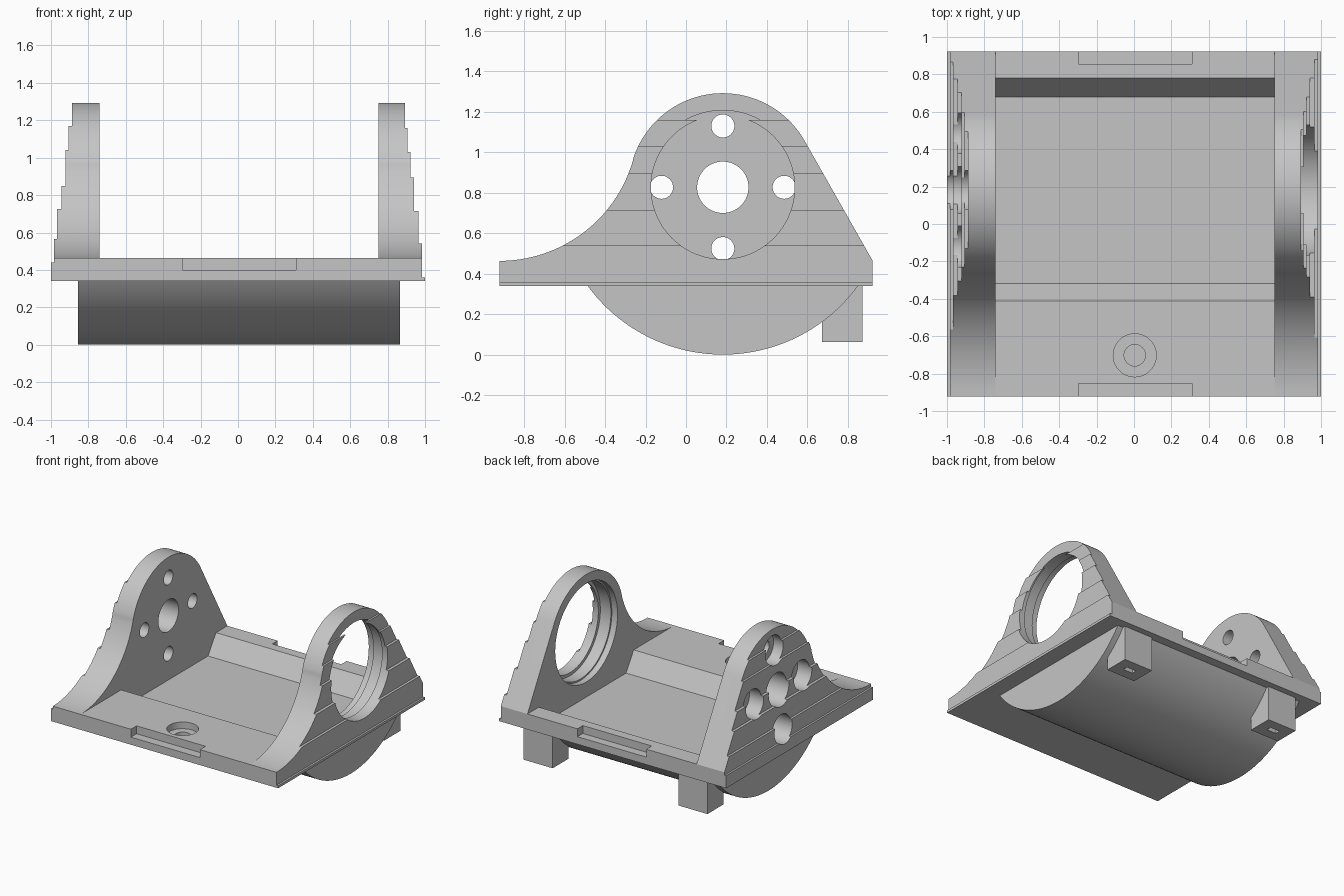
import bpy, bmesh
from math import sin, cos, radians, asin, degrees
from mathutils import Vector

old = bpy.data.objects.get("Cube")
if old:
    bpy.data.objects.remove(old, do_unlink=True)

grey = bpy.data.materials.new("plain_grey")
grey.use_nodes = True
GREY = (0.56, 0.56, 0.56, 1)
grey.diffuse_color = GREY
grey.node_tree.nodes["Principled BSDF"].inputs["Base Color"].default_value = GREY

AXLE = (0.182, 0.827)    # centre of rings and belly in (y, z)
BOTTOM, TOP = 0.34, 0.463
LEFT_IN, RIGHT_IN, HALF_Y = 0.75, -0.74, 0.923


def arc(center, r, a0, a1, n):
    """Points on a circular arc, angles in degrees."""
    steps = [radians(a0 + (a1 - a0) * i / n) for i in range(n + 1)]
    return [(center[0] + r * cos(a), center[1] + r * sin(a)) for a in steps]


def prism(name, pts, axis, a, b):
    """Extrude a closed profile along an axis from a to b."""
    place = {"x": lambda p, t: (t, p[0], p[1]),
             "y": lambda p, t: (p[0], t, p[1]),
             "z": lambda p, t: (p[0], p[1], t)}[axis]
    bm = bmesh.new()
    face = bm.faces.new([bm.verts.new(place(p, a)) for p in pts])
    ext = bmesh.ops.extrude_face_region(bm, geom=[face])
    move = Vector(place((0, 0), b - a))
    bmesh.ops.translate(bm, vec=move, verts=[v for v in ext["geom"] if isinstance(v, bmesh.types.BMVert)])
    bmesh.ops.recalc_face_normals(bm, faces=bm.faces)
    mesh = bpy.data.meshes.new(name)
    bm.to_mesh(mesh)
    bm.free()
    mesh.materials.append(grey)
    obj = bpy.data.objects.new(name, mesh)
    bpy.context.collection.objects.link(obj)
    return obj


def box(name, x, y, z):
    return prism(name, [(x[0], y[0]), (x[1], y[0]), (x[1], y[1]), (x[0], y[1])], "z", *z)


def rod(name, center, r, axis, a, b, n=64):
    return prism(name, arc(center, r, 0, 360, n)[:-1], axis, a, b)


def cut(obj, cutters):
    bpy.context.view_layer.objects.active = obj
    for c in cutters:
        c.hide_render = True
        mod = obj.modifiers.new("cut", "BOOLEAN")
        mod.operation, mod.solver, mod.object = "DIFFERENCE", "EXACT", c
        bpy.ops.object.modifier_apply(modifier=mod.name)
        bpy.data.objects.remove(c, do_unlink=True)


def smooth(obj):
    bpy.ops.object.select_all(action="DESELECT")
    obj.select_set(True)
    bpy.context.view_layer.objects.active = obj
    bpy.ops.object.shade_smooth_by_angle(angle=radians(25))


# Belly arc below the plate, touching the ground
R_BELLY = AXLE[1]
edge = degrees(asin((AXLE[1] - BOTTOM) / R_BELLY))
belly = arc(AXLE, R_BELLY, 180 + edge, 360 - edge, 64)

# Cradle: plate, pan and belly in one section
FLOOR = 0.315
pan = [(HALF_Y, BOTTOM), (HALF_Y, TOP), (0.78, TOP), (0.68, FLOOR),
       (-0.317, FLOOR), (-0.413, TOP), (-HALF_Y, TOP), (-HALF_Y, BOTTOM)]
cradle = prism("cradle", belly + pan, "x", RIGHT_IN, LEFT_IN)
cut(cradle, [
    box("front_notch", (-0.297, 0.31), (-1, -0.852), (0.4, 0.6)),
    box("back_notch", (-0.297, 0.31), (0.855, 1), (0.4, 0.6)),
    rod("screw_head", (0.004, -0.702), 0.115, "z", 0.41, 0.6),
    rod("screw_hole", (0.004, -0.702), 0.057, "z", 0.37, 0.6),
])
smooth(cradle)

# Belly ends under the walls
for name, a, b in (("belly_end_left", LEFT_IN, 0.867), ("belly_end_right", -0.855, RIGHT_IN)):
    smooth(prism(name, belly, "x", a, b))

# Side wall outline: concave sweep, round top, straight back
SWEEP = 0.688
outline = ([(-HALF_Y, BOTTOM)]
           + arc((-HALF_Y, TOP + SWEEP), SWEEP, -90, -16.4, 32)
           + arc(AXLE, 0.465, 162.6, 29.7, 48)
           + [(HALF_Y, TOP), (HALF_Y, BOTTOM)])


def stepped_wall(name, side, inner, heights, depths):
    """Side wall whose outer face steps inward at each height."""
    wall = prism(name, outline, "x", inner, side)
    stair = []
    for z, x, before in zip(heights, depths, (1.1,) + depths):
        stair += [(side * before, z), (side * x, z)]
    stair += [(side * depths[-1], 1.5), (side * 1.1, 1.5)]
    cut(wall, [prism("stair", stair, "y", -1.1, 1.1)])
    return wall


# Left wall: large ring opening, stepped wider toward the inside
left_wall = stepped_wall("left_wall", 1, LEFT_IN, (0.36, 0.54, 0.715, 0.895, 1.03, 1.16),
                         (0.985, 0.965, 0.942, 0.922, 0.906, 0.892))
cut(left_wall, [rod("bore", AXLE, 0.355, "x", 0.7, 1.1, 96),
                rod("wide_bore", AXLE, 0.38, "x", 0.7, 0.893, 96),
                rod("inner_step", AXLE, 0.392, "x", 0.7, 0.8, 96)])
smooth(left_wall)

# Right wall: shaft hole and four counterbored screw holes
right_wall = stepped_wall("right_wall", -1, RIGHT_IN, (0.44, 0.565, 0.725, 0.85, 1.04, 1.17),
                          (0.985, 0.967, 0.945, 0.922, 0.905, 0.888))
cutters = [rod("shaft_hole", AXLE, 0.127, "x", -1.1, -0.7)]
for dy, dz in ((1, 0), (0, 1), (-1, 0), (0, -1)):
    c = (AXLE[0] + 0.303 * dy, AXLE[1] + 0.303 * dz)
    cutters += [rod("screw", c, 0.057, "x", -1.1, -0.7, 40),
                rod("counterbore", c, 0.112, "x", -1.1, -0.82, 48)]
cut(right_wall, cutters)
smooth(right_wall)

# Rear feet with a small slot underneath, tops buried below the pan floor
profile = [(0.673, 0.062), (0.873, 0.062), (0.873, BOTTOM), (0.8, BOTTOM), (0.673, 0.27)]
for name, x0 in (("left_foot", 0.563), ("right_foot", -0.8)):
    foot = prism(name, profile, "x", x0, x0 + 0.255)
    cut(foot, [box("slot", (x0 + 0.085, x0 + 0.17), (0.753, 0.793), (0, 0.16))])
